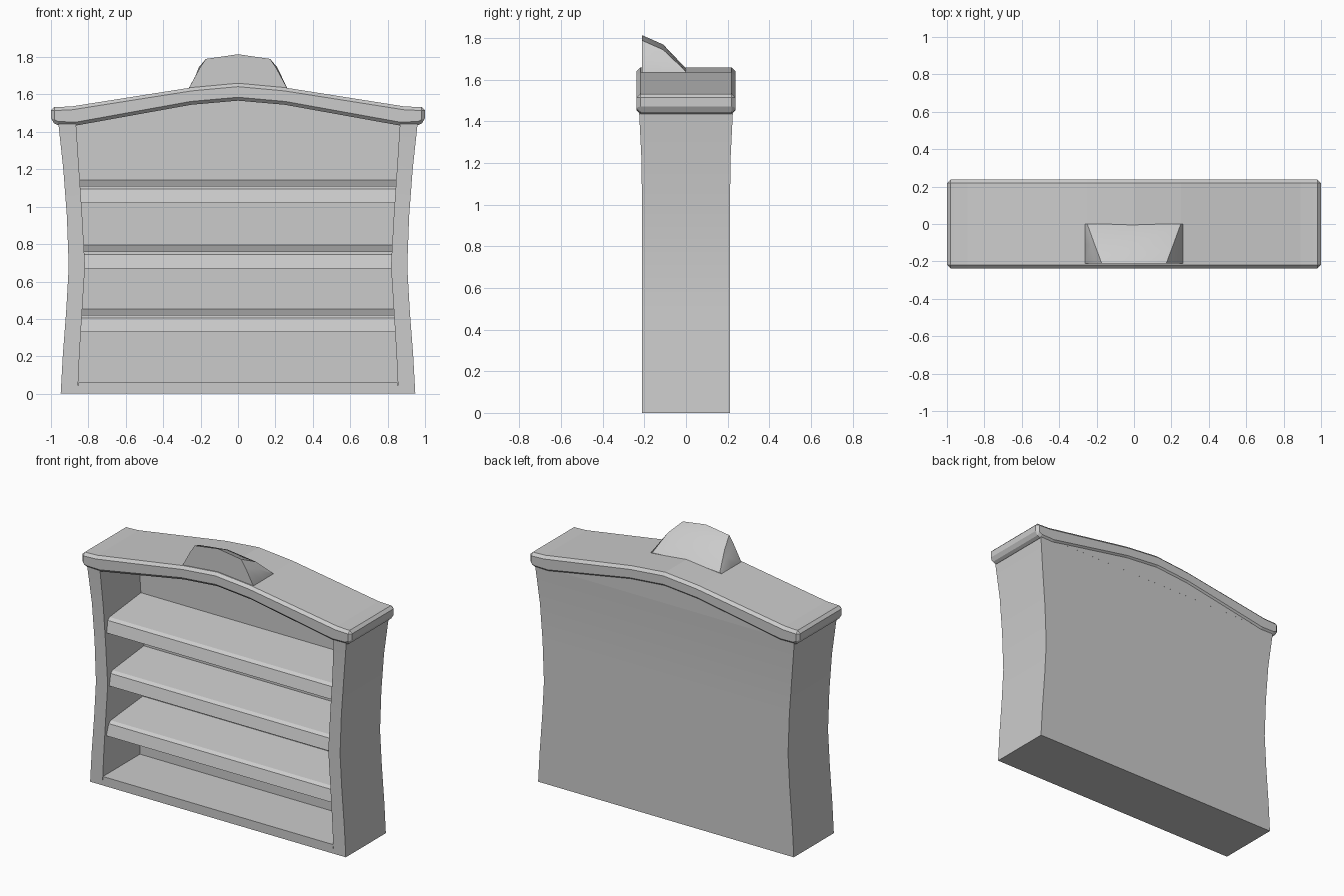
import bpy, bmesh, math

if "Cube" in bpy.data.objects:
    bpy.data.objects.remove(bpy.data.objects["Cube"])


def loft(name, rings, smooth=None):
    """Skin a list of equal-length closed rings and cap both ends."""
    bm = bmesh.new()
    loops = [[bm.verts.new(p) for p in ring] for ring in rings]
    n = len(loops[0])
    for a, b in zip(loops, loops[1:]):
        for i in range(n):
            j = (i + 1) % n
            bm.faces.new((a[i], a[j], b[j], b[i]))
    bm.faces.new(loops[0][::-1])
    bm.faces.new(loops[-1])
    bmesh.ops.recalc_face_normals(bm, faces=bm.faces[:])
    mesh = bpy.data.meshes.new(name)
    bm.to_mesh(mesh)
    bm.free()
    ob = bpy.data.objects.new(name, mesh)
    bpy.context.collection.objects.link(ob)
    if smooth:
        bpy.context.view_layer.objects.active = ob
        ob.select_set(True)
        bpy.ops.object.shade_smooth_by_angle(angle=math.radians(smooth))
        ob.select_set(False)
    return ob


def extrude_y(name, half, y0, y1):
    """Mirror a half outline (x, z) across x and extrude it along y."""
    full = half + [(-x, z) for x, z in reversed(half) if x > 0]
    return loft(name, [[(x, y, z) for x, z in full] for y in (y0, y1)])


# Carcass: U-shaped section (sides and back) lofted up through a waisted outline
# (height, outer half width, inner half width, half depth)
levels = [(0, .948, .857, .212), (.2, .937, .848, .212), (.45, .918, .833, .212),
          (.68, .905, .818, .212), (.95, .915, .833, .212),
          (1.2, .934, .85, .213), (1.46, .962, .867, .226)]
BACK = .18
loft("carcass", [[(-o, -d, z), (-o, d, z), (o, d, z), (o, -d, z),
                  (i, -d, z), (i, BACK, z), (-i, BACK, z), (-i, -d, z)]
                 for z, o, i, d in levels], 30)

# Gabled top of the back panel
extrude_y("back_gable", [(0, 1.6), (.25, 1.58), (.88, 1.47), (.88, 1.455)], BACK, .226)

# Floor of the cabinet
extrude_y("floor_board", [(.853, .06), (.857, 0)], -.212, .19)

# Three shelves: sloped top with a thick leaning front lip
profile = [(-.195, 0), (-.175, .075), (-.155, .09), (.19, .125), (.19, .05), (-.15, 0)]
for k, (z0, hw) in enumerate([(.33, .845), (.67, .835), (1.02, .85)]):
    loft(f"shelf_{k + 1}", [[(x, y, z0 + z) for y, z in profile] for x in (-hw, hw)])

# Roof slab: bent outline with flat flared ends and chamfered rims
roof = extrude_y("roof", [(0, 1.66), (.25, 1.637), (.89, 1.536), (.96, 1.533), (1, 1.533),
                          (1, 1.455), (.965, 1.437), (.86, 1.435), (.25, 1.545), (0, 1.567)],
                 -.237, .237)
bev = roof.modifiers.new("chamfer", 'BEVEL')
bev.width = .018
bev.segments = 1
bev.limit_method = 'ANGLE'
bev.angle_limit = math.radians(60)

# Crest on the roof: flat front, sloping down to the back
stations = [(-.212, [(.262, 1.635), (.205, 1.74), (.172, 1.79)], 1.815),
            (-.11, [(.262, 1.635), (.227, 1.7), (.21, 1.745)], 1.77),
            (0, [(.262, 1.634), (.261, 1.638), (.25, 1.64)], 1.655)]
loft("crest", [[(-.262, y, 1.6)] + [(-x, y, z) for x, z in side] + [(0, y, top)]
               + [(x, y, z) for x, z in reversed(side)] + [(.262, y, 1.6)]
               for y, side, top in stations], 35)
